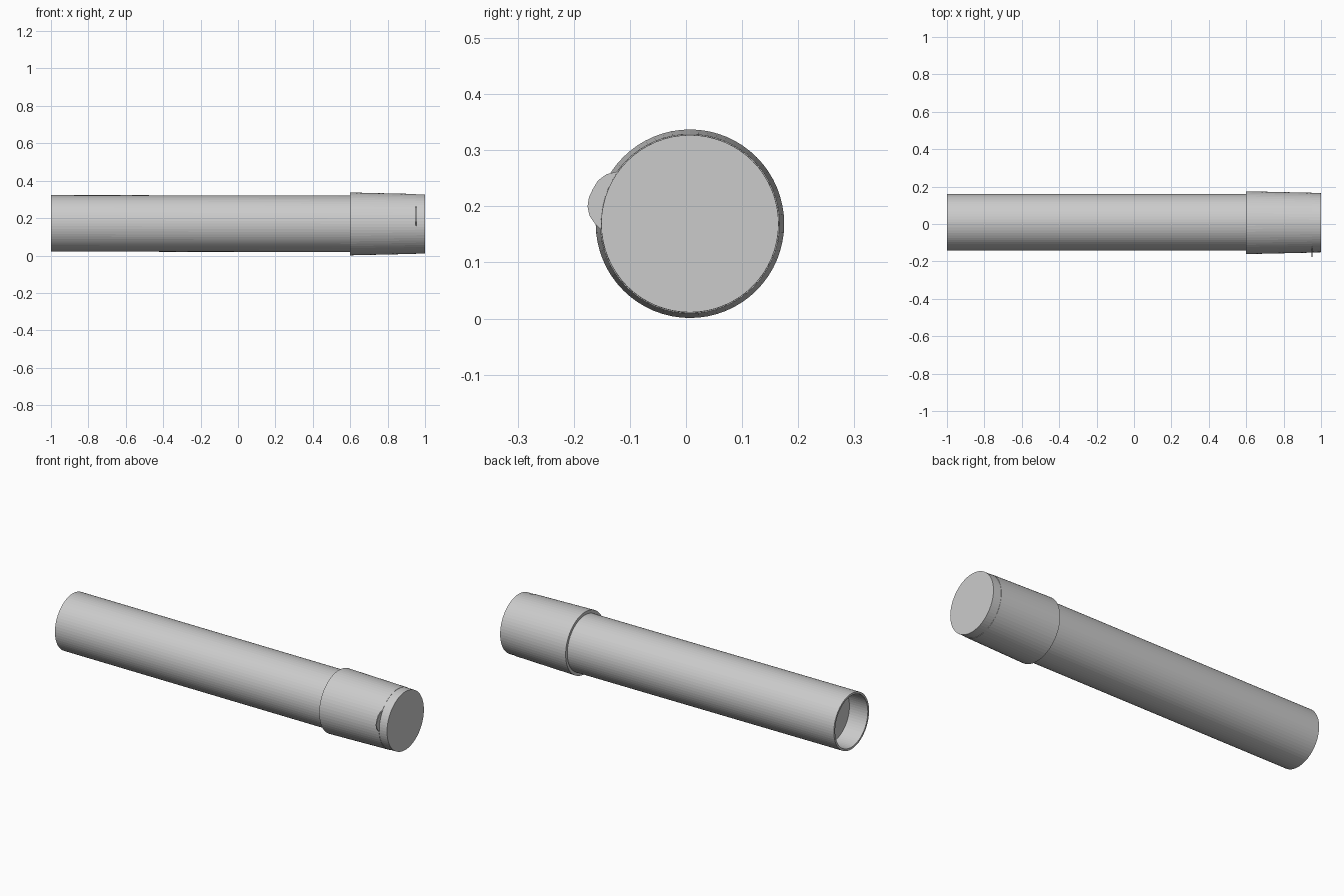
import bpy, bmesh
from math import cos, sin, pi
from mathutils import Vector

if "Cube" in bpy.data.objects:
    bpy.data.objects.remove(bpy.data.objects["Cube"])

SEG = 64


def finish(name, bm):
    bmesh.ops.remove_doubles(bm, verts=bm.verts, dist=1e-6)
    bmesh.ops.recalc_face_normals(bm, faces=bm.faces)
    me = bpy.data.meshes.new(name)
    bm.to_mesh(me)
    bm.free()
    ob = bpy.data.objects.new(name, me)
    bpy.context.collection.objects.link(ob)
    return ob


def lathe(name, profile, axis):
    """Revolve closed (x, radius) profile around a line along x; axis(x) gives (y, z)."""
    bm = bmesh.new()
    rings = []
    for x, r in profile:
        cy, cz = axis(x)
        if r == 0:
            rings.append([bm.verts.new((x, cy, cz))] * SEG)
        else:
            rings.append([bm.verts.new((x, cy + r * cos(2 * pi * i / SEG), cz + r * sin(2 * pi * i / SEG)))
                          for i in range(SEG)])
    pairs = list(zip(rings, rings[1:]))
    if profile[0][1] and profile[-1][1]:
        pairs.append((rings[-1], rings[0]))
    for a, b in pairs:
        for i in range(SEG):
            j = (i + 1) % SEG
            quad = list(dict.fromkeys((a[i], a[j], b[j], b[i])))
            if len(quad) > 2:
                bm.faces.new(quad)
    return finish(name, bm)


def tube_axis(x):
    return 0.010, 0.1705 - 0.0015 * x


def cap_axis(x):
    return 0.007, 0.169


# Long body, open at the left end with a recessed floor
lathe("tube_body", [(-0.89, 0), (-0.89, 0.140), (-1.0, 0.140), (-1.0, 0.151),
                    (0.93, 0.151), (0.93, 0)], tube_axis)

# Tapered sleeve over the right end
lathe("cap_sleeve", [(0.60, 0.150), (0.60, 0.168), (0.953, 0.160), (0.953, 0.150)], cap_axis)

# Flat end cover
lathe("end_cover", [(0.953, 0), (0.953, 0.1585), (1.0, 0.158), (1.0, 0)], cap_axis)

# Thin pull tab peeking out between sleeve and cover
outline = [(-0.118, 0.263), (-0.142, 0.257), (-0.157, 0.246), (-0.166, 0.231), (-0.173, 0.216),
           (-0.1755, 0.200), (-0.172, 0.183), (-0.163, 0.170), (-0.150, 0.157), (-0.09, 0.20)]
bm = bmesh.new()
face = bm.faces.new([bm.verts.new((0.949, y, z)) for y, z in outline])
ext = bmesh.ops.extrude_face_region(bm, geom=[face])
for v in ext["geom"]:
    if isinstance(v, bmesh.types.BMVert):
        v.co += Vector((0.005, 0, 0))
finish("pull_tab", bm)
